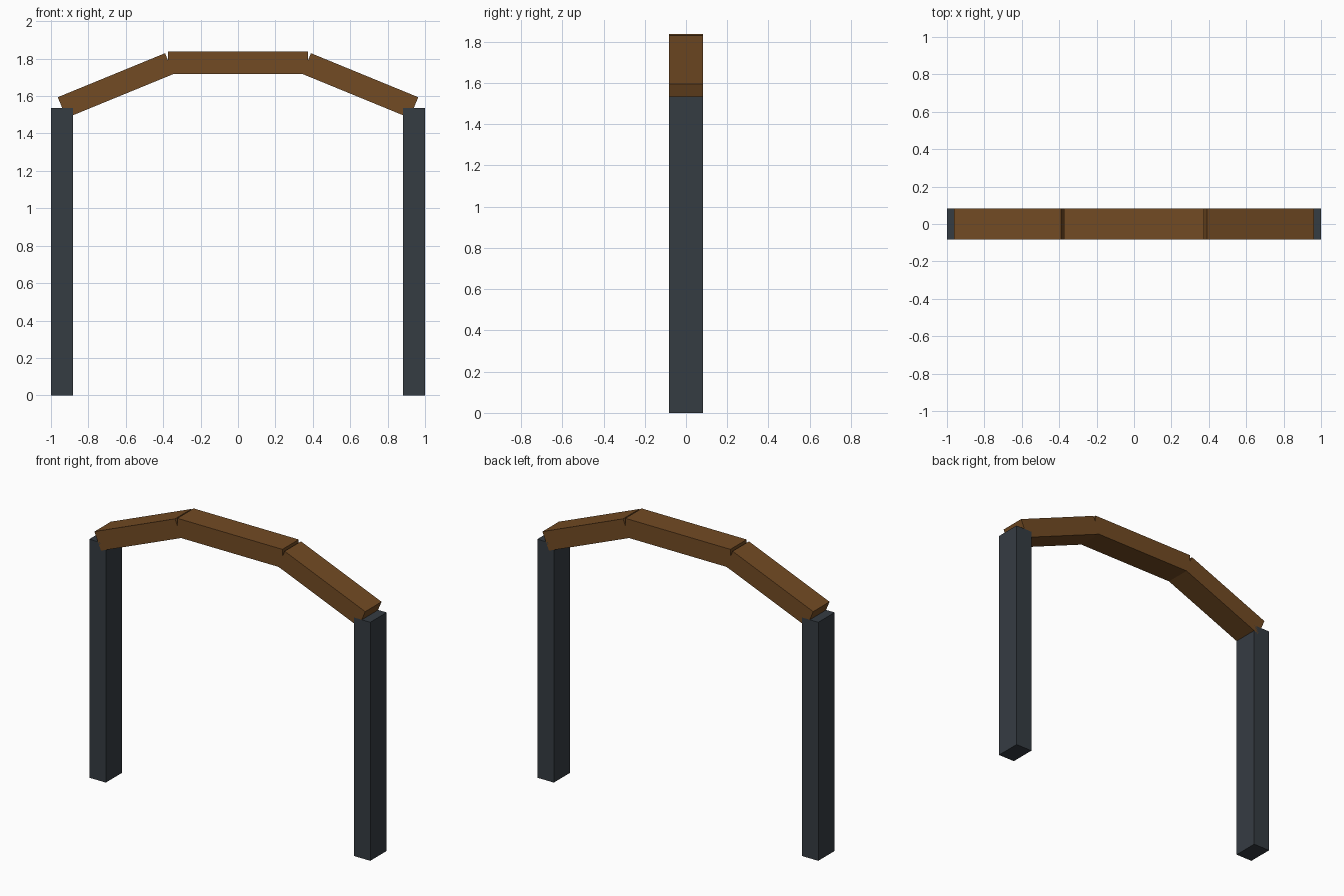
import bpy
from math import radians

if "Cube" in bpy.data.objects:
    bpy.data.objects.remove(bpy.data.objects["Cube"])


def material(name, color):
    m = bpy.data.materials.new(name)
    m.diffuse_color = (*color, 1)
    m.use_nodes = True
    m.node_tree.nodes["Principled BSDF"].inputs["Base Color"].default_value = m.diffuse_color
    return m


wood = material("brown_wood", (0.17, 0.07, 0.017))
slate = material("dark_slate", (0.036, 0.045, 0.055))
DEPTH = 0.166


def box(name, x, z, width, height, mat, tilt=0):
    bpy.ops.mesh.primitive_cube_add(size=1, location=(x, 0, z))
    ob = bpy.context.object
    ob.name = name
    ob.scale = (width, DEPTH, height)
    ob.rotation_euler.y = radians(tilt)
    ob.data.materials.append(mat)
    return ob


# Posts and sloping beams, one per side
for side, s in (("left", -1), ("right", 1)):
    box(side + "_post", s * 0.9415, 0.7675, 0.117, 1.535, slate)
    box(side + "_sloping_beam", s * 0.654, 1.656, 0.62, 0.12, wood, s * 22.3)

# Level beam across the top
box("top_beam", 0, 1.777, 0.748, 0.12, wood)
